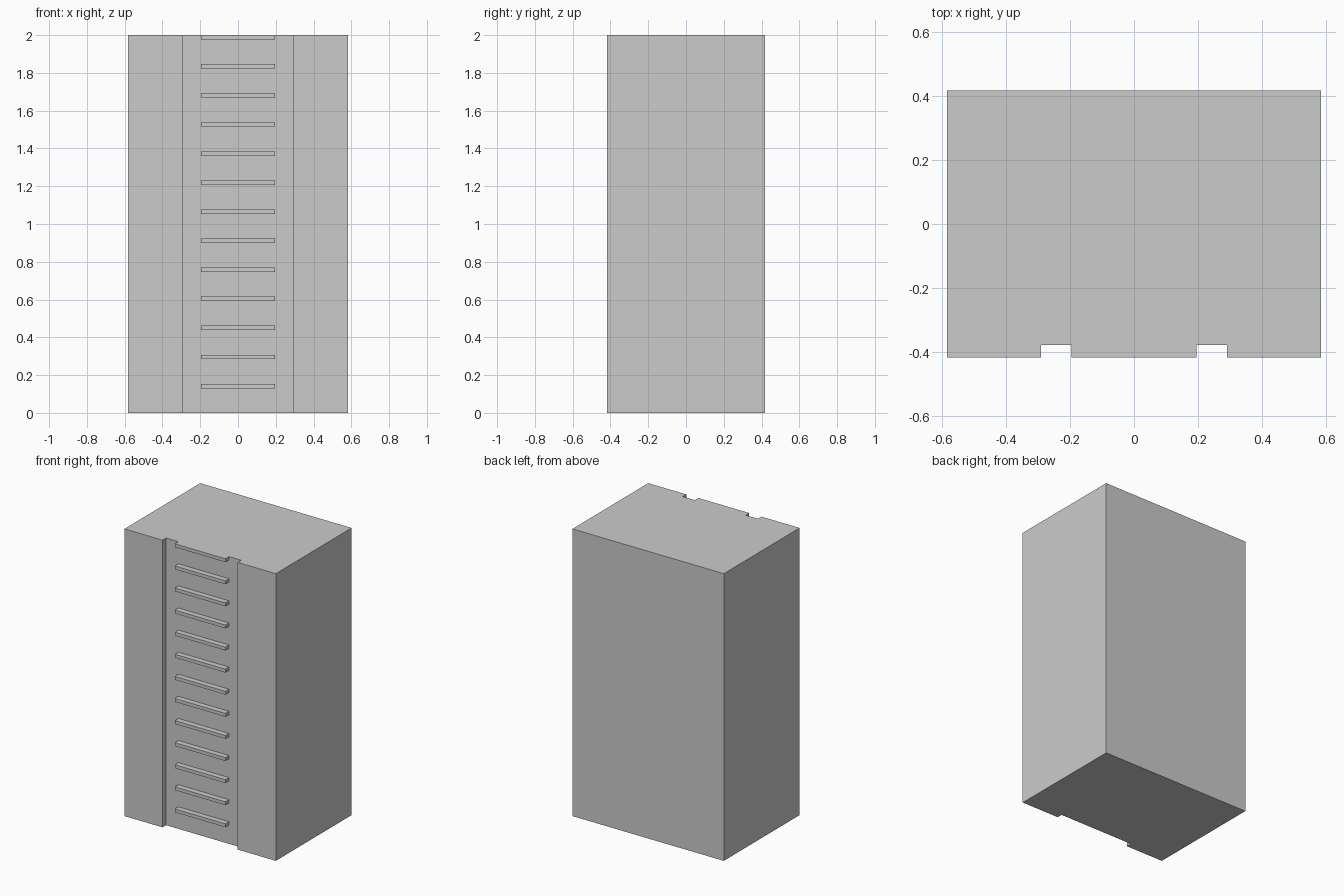
import bpy, bmesh

if "Cube" in bpy.data.objects:
    bpy.data.objects.remove(bpy.data.objects["Cube"])

W, D, H = 0.583, 0.417, 2.0        # half width, half depth, height
RECESS_X, RECESS_Y = 0.29, -0.378  # recess half width and back plane
RUNG_X, RUNG_H, RUNGS = 0.195, 0.0235, 13


def extrude_profile(name, points, z0, height):
    """Extrude a closed xy outline upwards from z0."""
    bm = bmesh.new()
    base = bm.faces.new([bm.verts.new((x, y, z0)) for x, y in points])
    top = bmesh.ops.extrude_face_region(bm, geom=[base], use_keep_orig=True)
    verts = [g for g in top["geom"] if isinstance(g, bmesh.types.BMVert)]
    bmesh.ops.translate(bm, verts=verts, vec=(0, 0, height))
    bmesh.ops.recalc_face_normals(bm, faces=bm.faces)
    mesh = bpy.data.meshes.new(name)
    bm.to_mesh(mesh)
    bm.free()
    obj = bpy.data.objects.new(name, mesh)
    bpy.context.collection.objects.link(obj)
    return obj


# Main block with the full-height recess in its front face
right = [(RECESS_X, RECESS_Y), (RECESS_X, -D), (W, -D), (W, D)]
left = [(-x, y) for x, y in reversed(right)]
extrude_profile("wall_block", right + left, 0, H)

# Ladder rungs, flush with the front; the top one ends at the top of the block
pitch = H / RUNGS
rung = [(-RUNG_X, -D), (RUNG_X, -D), (RUNG_X, RECESS_Y), (-RUNG_X, RECESS_Y)]
rungs = extrude_profile("ladder_rungs", rung, pitch - RUNG_H, RUNG_H)
array = rungs.modifiers.new("repeat", 'ARRAY')
array.count = RUNGS
array.use_relative_offset = False
array.use_constant_offset = True
array.constant_offset_displace = (0, 0, pitch)
